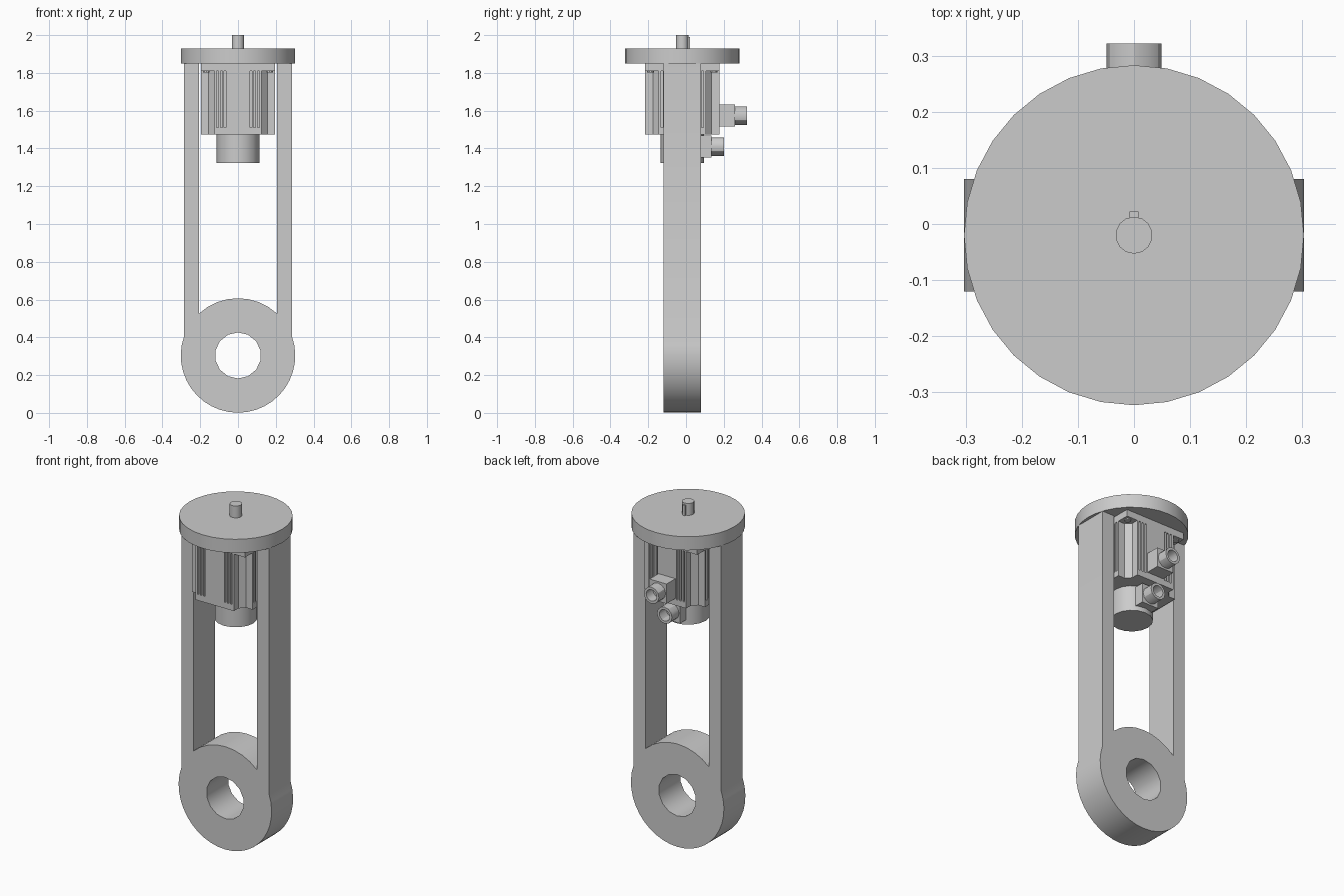
import bpy, bmesh, math
from mathutils import Matrix, Vector

cube = bpy.data.objects.get("Cube")
if cube:
    bpy.data.objects.remove(cube)

grey = bpy.data.materials.new("plain_grey")
grey.use_nodes = True
grey.diffuse_color = (0.6, 0.6, 0.6, 1)
grey.node_tree.nodes["Principled BSDF"].inputs["Base Color"].default_value = (0.6, 0.6, 0.6, 1)

CY = -0.02  # depth of the main axis
UP = Matrix.Identity(3)
BACK = Matrix(((1, 0, 0), (0, 0, 1), (0, 1, 0)))  # profile in x-z, extruded along +y


def circle(r, n, cx=0, cy=0):
    return [(cx + r * math.sin(math.tau * i / n), cy + r * math.cos(math.tau * i / n))
            for i in range(n)]


def rect(x0, x1, y0, y1):
    return [(x0, y0), (x1, y0), (x1, y1), (x0, y1)]


def extrude(name, loops, depth, origin, axes=UP):
    """Fill closed loops (later ones are holes) and extrude them."""
    bm = bmesh.new()
    edges = []
    for loop in loops:
        vs = [bm.verts.new((x, y, 0)) for x, y in loop]
        edges += [bm.edges.new((a, b)) for a, b in zip(vs, vs[1:] + vs[:1])]
    bmesh.ops.triangle_fill(bm, edges=edges, use_beauty=True)
    ext = bmesh.ops.extrude_face_region(bm, geom=bm.faces[:], use_keep_orig=True)
    top = [v for v in ext["geom"] if isinstance(v, bmesh.types.BMVert)]
    bmesh.ops.translate(bm, verts=top, vec=(0, 0, depth))
    for v in bm.verts:
        v.co = axes @ v.co + Vector(origin)
    bmesh.ops.recalc_face_normals(bm, faces=bm.faces[:])
    me = bpy.data.meshes.new(name)
    bm.to_mesh(me)
    bm.free()
    me.materials.append(grey)
    ob = bpy.data.objects.new(name, me)
    bpy.context.collection.objects.link(ob)
    bpy.ops.object.select_all(action="DESELECT")
    ob.select_set(True)
    bpy.context.view_layer.objects.active = ob
    bpy.ops.object.shade_smooth_by_angle(angle=math.radians(30))
    return ob


# Forked frame: pierced eye with two arms, as one outline
R, EYE_Z, OUT, INN, TOP = 0.303, 0.304, 0.285, 0.207, 1.85


def arc(a0, a1, n):
    return [(R * math.sin(a0 + (a1 - a0) * i / n), EYE_Z + R * math.cos(a0 + (a1 - a0) * i / n))
            for i in range(n + 1)]


a_out, a_in = math.asin(OUT / R), math.asin(INN / R)
outline = arc(a_out, math.tau - a_out, 24) + [(-OUT, TOP), (-INN, TOP)]
outline += arc(-a_in, a_in, 8) + [(INN, TOP), (OUT, TOP)]
extrude("forked_frame", [outline, circle(0.122, 14, 0, EYE_Z)], 0.2, (0, -0.12, 0), BACK)

# Mounting flange, output shaft and key
extrude("mounting_flange", [circle(R, 32)], 0.08, (0, CY, TOP))
extrude("output_shaft", [circle(0.033, 14)], 0.08, (0, CY, 1.92))
extrude("shaft_key", [rect(-0.008, 0.008, 0.025, 0.042)], 0.06, (0, CY, 1.93))

# Motor housing: four equal sides with notched corners and cooling grooves
H = 0.197


def housing(grooved):
    side = [(-0.155, 0.125), (-0.125, 0.155), (-0.125, H)]
    if grooved:
        for s in (-1, 1):
            for k in range(3):
                x = s * 0.088 + (k - 1) * 0.02
                side += [(x - 0.005, H), (x - 0.005, H - 0.025),
                         (x + 0.005, H - 0.025), (x + 0.005, H)]
    side.append((0.125, H))
    pts = []
    for _ in range(4):
        pts += side
        side = [(y, -x) for x, y in side]
    # close each notch with its outer wall
    return pts


extrude("motor_base", [housing(False)], 0.035, (0, CY, 1.475))
extrude("motor_grooved_body", [housing(True)], 0.3, (0, CY, 1.51))
extrude("motor_top_plate", [rect(-H, H, -H, H)], 0.04, (0, CY, 1.81))
for sx in (-1, 1):
    for sy in (-1, 1):
        extrude("corner_bolt", [circle(0.018, 10, sx * 0.168, sy * 0.168)], 0.008,
                (0, CY, 1.803))

# Encoder under the motor
extrude("encoder_housing", [circle(0.114, 16)], 0.152, (0, CY, 1.324))


# Cable connectors at the back
def connector(label, y0, y1, y2, z):
    extrude(label + "_connector_box", [rect(-0.055, 0.055, z - 0.058, z + 0.058)],
            y1 - y0, (0, y0, 0), BACK)
    extrude(label + "_connector_socket", [circle(0.049, 12, 0, z), circle(0.034, 12, 0, z)],
            y2 - y1, (0, y1, 0), BACK)


connector("power", 0.17, 0.26, 0.322, 1.574)
connector("signal", 0.06, 0.135, 0.2, 1.41)
